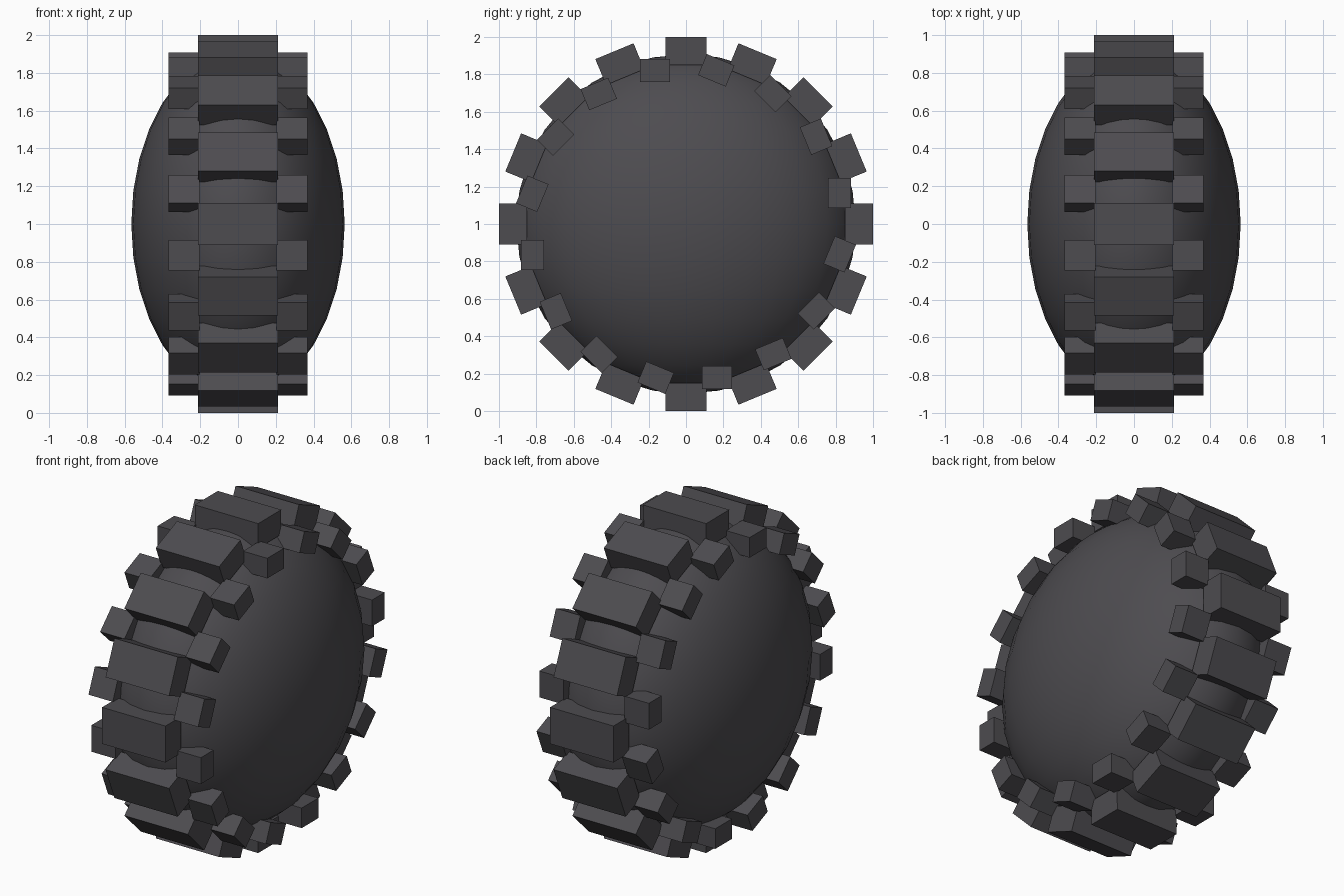
import bpy, bmesh, math
from mathutils import Matrix, Vector

if "Cube" in bpy.data.objects:
    bpy.data.objects.remove(bpy.data.objects["Cube"])

rubber = bpy.data.materials.new("dark grey rubber")
rubber.diffuse_color = (0.075, 0.072, 0.08, 1)
rubber.use_nodes = True
rubber.node_tree.nodes["Principled BSDF"].inputs["Base Color"].default_value = rubber.diffuse_color

COUNT = 16
CENTRE = Matrix.Translation((0, 0, 1))


def finish(name, bm):
    mesh = bpy.data.meshes.new(name)
    bm.to_mesh(mesh)
    bm.free()
    mesh.materials.append(rubber)
    ob = bpy.data.objects.new(name, mesh)
    bpy.context.collection.objects.link(ob)
    return ob


def lug_ring(name, boxes):
    """Repeat boxes (given as lower and upper corner, at the top of the wheel) round the x axis."""
    bm = bmesh.new()
    for i in range(COUNT):
        turn = CENTRE @ Matrix.Rotation(2 * math.pi * i / COUNT, 4, 'X')
        for lo, hi in boxes:
            lo, hi = Vector(lo), Vector(hi)
            size = Matrix.Diagonal((*(hi - lo), 1))
            bmesh.ops.create_cube(bm, size=1, matrix=turn @ Matrix.Translation((lo + hi) / 2) @ size)
    return finish(name, bm)


# bulging tyre body
bm = bmesh.new()
bmesh.ops.create_uvsphere(bm, u_segments=32, v_segments=16, radius=1,
                          matrix=CENTRE @ Matrix.Diagonal((0.565, 0.908, 0.908, 1)))
for f in bm.faces:
    f.smooth = True
finish("tyre_body", bm)

# wide lugs along the middle of the tread
lug_ring("centre_lugs", [((-0.213, -0.11, 0.85), (0.213, 0.11, 0.994))])

# small staggered lugs on both shoulders
lug_ring("shoulder_lugs", [((0.205, -0.245, 0.76), (0.368, -0.085, 0.882)),
                           ((-0.368, -0.245, 0.76), (-0.205, -0.085, 0.882))])

# bring the outermost lugs exactly to one unit from the axle
for v in bpy.data.objects["centre_lugs"].data.vertices:
    r = Vector((0, v.co.y, v.co.z - 1))
    if r.length > 0.95:
        r *= 1.0 / r.length * math.hypot(1.0, 0.11)
        v.co.y, v.co.z = r.y, r.z + 1
